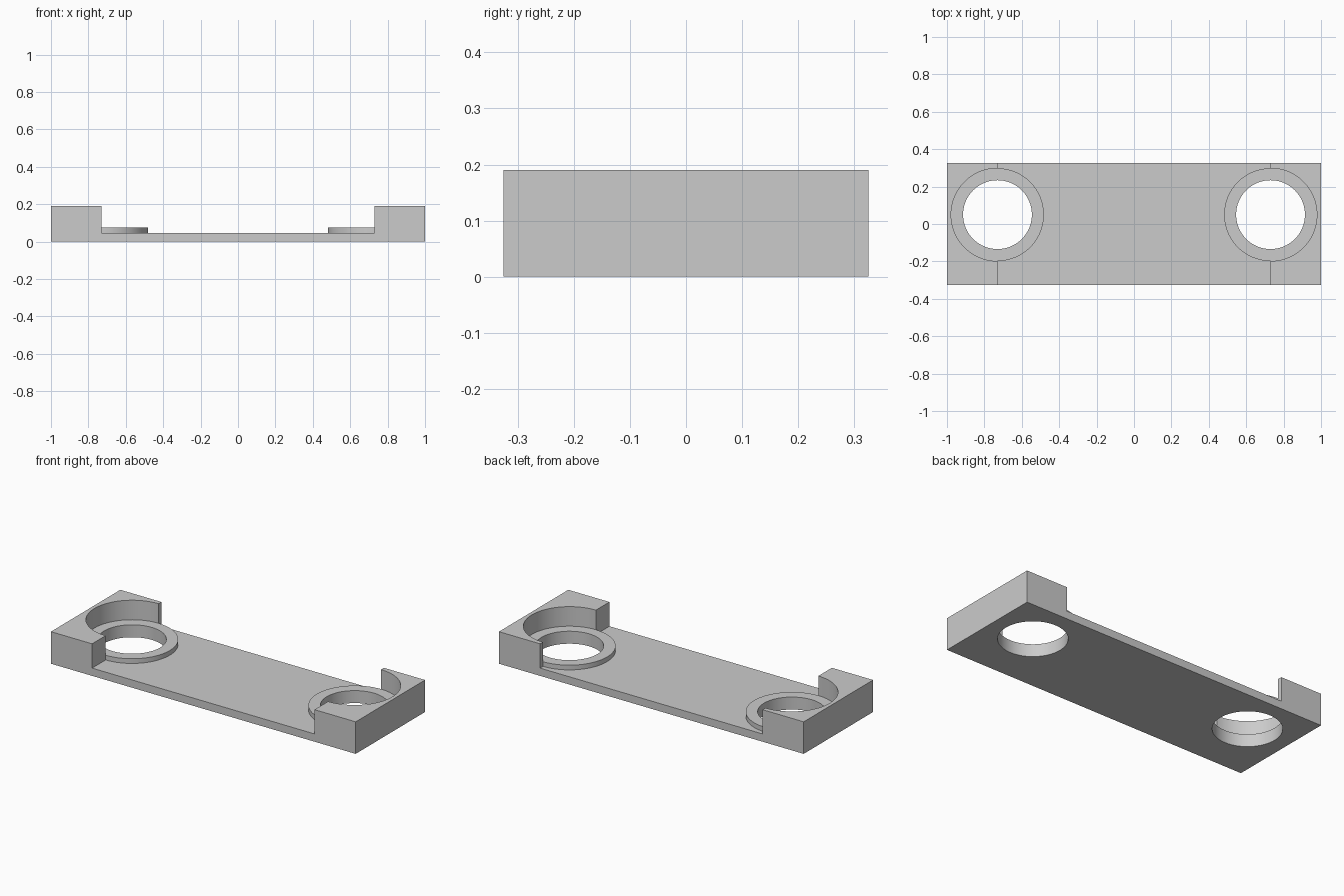
import bpy
import bmesh
import math

if "Cube" in bpy.data.objects:
    bpy.data.objects.remove(bpy.data.objects["Cube"])

HALF_X, HALF_Y = 1.0, 0.325
PLATE_TOP, BLOCK_TOP, RING_TOP = 0.046, 0.19, 0.074
CENTRE_X, CENTRE_Y = 0.73, 0.05
POCKET_R, HOLE_R = 0.248, 0.184
SEAT = 0.04          # the rings are let slightly into the plate
SEGMENTS = 96

grey = bpy.data.materials.new("light grey")
grey.use_nodes = True
colour = (0.6, 0.6, 0.6, 1)
grey.diffuse_color = colour
grey.node_tree.nodes["Principled BSDF"].inputs["Base Color"].default_value = colour


def make_object(name, bm):
    bmesh.ops.recalc_face_normals(bm, faces=bm.faces)
    mesh = bpy.data.meshes.new(name)
    bm.to_mesh(mesh)
    bm.free()
    mesh.materials.append(grey)
    obj = bpy.data.objects.new(name, mesh)
    bpy.context.collection.objects.link(obj)
    return obj


def activate(obj):
    bpy.ops.object.select_all(action='DESELECT')
    obj.select_set(True)
    bpy.context.view_layer.objects.active = obj


def cut_cylinder(obj, x, radius, bottom, top):
    bm = bmesh.new()
    bmesh.ops.create_cone(bm, cap_ends=True, segments=SEGMENTS,
                          radius1=radius, radius2=radius, depth=top - bottom)
    bmesh.ops.translate(bm, verts=bm.verts, vec=(x, CENTRE_Y, (top + bottom) / 2))
    cutter = make_object("cutter", bm)
    cutter.hide_render = True
    mod = obj.modifiers.new("cut", 'BOOLEAN')
    mod.operation, mod.solver, mod.object = 'DIFFERENCE', 'EXACT', cutter
    activate(obj)
    bpy.ops.object.modifier_apply(modifier=mod.name)
    bpy.data.objects.remove(cutter)


def make_ring(name, x):
    # Square section swept round the hole
    bm = bmesh.new()
    section = [(HOLE_R, SEAT), (POCKET_R, SEAT), (POCKET_R, RING_TOP), (HOLE_R, RING_TOP)]
    loops = []
    for i in range(SEGMENTS):
        a = 2 * math.pi * i / SEGMENTS
        loops.append([bm.verts.new((x + r * math.cos(a), CENTRE_Y + r * math.sin(a), z))
                      for r, z in section])
    for i in range(SEGMENTS):
        here, there = loops[i - 1], loops[i]
        for j in range(4):
            bm.faces.new((here[j - 1], here[j], there[j], there[j - 1]))
    return make_object(name, bm)


# Body: stepped side profile pulled from front to back
profile = [(-HALF_X, 0), (HALF_X, 0), (HALF_X, BLOCK_TOP), (CENTRE_X, BLOCK_TOP),
           (CENTRE_X, PLATE_TOP), (-CENTRE_X, PLATE_TOP), (-CENTRE_X, BLOCK_TOP),
           (-HALF_X, BLOCK_TOP)]
bm = bmesh.new()
face = bm.faces.new([bm.verts.new((x, -HALF_Y, z)) for x, z in profile])
pulled = bmesh.ops.extrude_face_region(bm, geom=[face])["geom"]
bmesh.ops.translate(bm, verts=[v for v in pulled if isinstance(v, bmesh.types.BMVert)],
                    vec=(0, 2 * HALF_Y, 0))
body = make_object("base_plate_with_end_blocks", bm)

# Round pockets, through holes and raised rings at both ends
parts = [body]
for side, name in ((1, "left_ring"), (-1, "right_ring")):
    cut_cylinder(body, side * CENTRE_X, POCKET_R, SEAT, 0.3)
    cut_cylinder(body, side * CENTRE_X, HOLE_R, -0.1, 0.3)
    parts.append(make_ring(name, side * CENTRE_X))

for part in parts:
    activate(part)
    bpy.ops.object.shade_smooth_by_angle(angle=math.radians(30))
